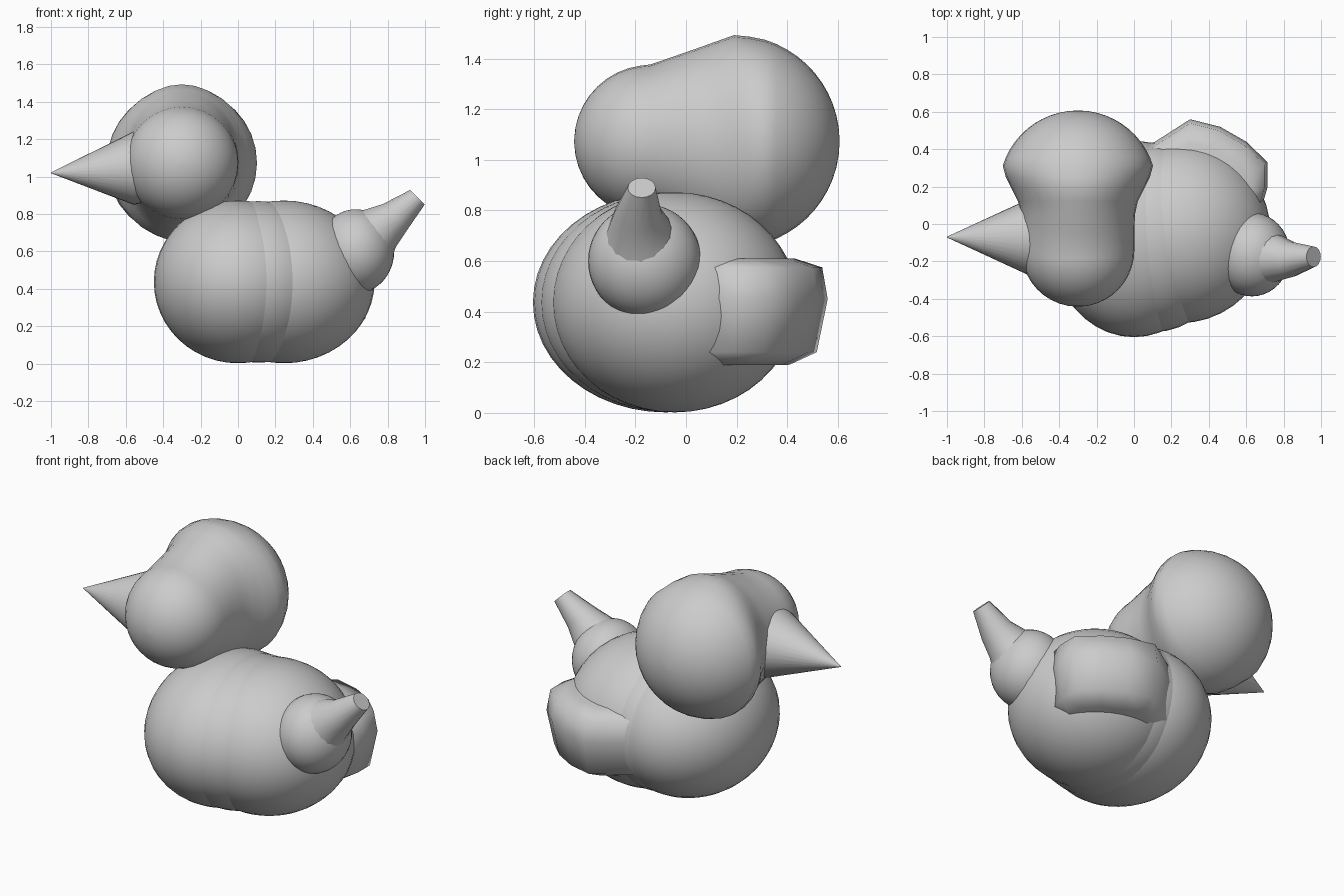
import bpy, bmesh, math
from mathutils import Vector

if "Cube" in bpy.data.objects:
    bpy.data.objects.remove(bpy.data.objects["Cube"])


def finish(name, bm, angle=40):
    bmesh.ops.recalc_face_normals(bm, faces=bm.faces)
    mesh = bpy.data.meshes.new(name)
    bm.to_mesh(mesh)
    bm.free()
    ob = bpy.data.objects.new(name, mesh)
    bpy.context.collection.objects.link(ob)
    bpy.context.view_layer.objects.active = ob
    ob.select_set(True)
    bpy.ops.object.shade_smooth_by_angle(angle=math.radians(angle))
    ob.select_set(False)
    return ob


def loft(name, rings, angle=40):
    bm = bmesh.new()
    loops = [[bm.verts.new(p) for p in ring] for ring in rings]
    for a, b in zip(loops, loops[1:]):
        n = len(a)
        for i in range(n):
            bm.faces.new((a[i], a[(i + 1) % n], b[(i + 1) % n], b[i]))
    bm.faces.new(loops[0])
    bm.faces.new(loops[-1])
    return finish(name, bm, angle)


def ellipsoid(name, center, radii):
    bm = bmesh.new()
    bmesh.ops.create_uvsphere(bm, u_segments=40, v_segments=24, radius=1)
    for v in bm.verts:
        v.co = Vector(c + r * k for c, r, k in zip(center, radii, v.co))
    return finish(name, bm)


def ellipse(center, u, v, n=32):
    c, u, v = Vector(center), Vector(u), Vector(v)
    return [c + u * math.cos(math.tau * i / n) + v * math.sin(math.tau * i / n)
            for i in range(n)]


# Overlapping body lobes
ellipsoid("body_front", (0, -0.08, 0.437), (0.45, 0.525, 0.435))
ellipsoid("body_middle", (0.11, -0.07, 0.437), (0.42, 0.507, 0.432))
ellipsoid("body_rear", (0.245, -0.045, 0.437), (0.485, 0.485, 0.435))

# Faceted wing block on the rear corner, smoothly shaded
outline = [(0.05, 0.40), (0.30, 0.56), (0.46, 0.52), (0.60, 0.44),
           (0.715, 0.33), (0.715, 0.20), (0.68, 0.08), (0.40, 0.0)]
layers = [(0.19, 0.72), (0.24, 0.92), (0.45, 1.0), (0.575, 0.96), (0.61, 0.76)]
pivot = Vector((0.28, 0.02))
loft("wing", [[(*(pivot + (Vector(p) - pivot) * s), z) for p in outline]
              for z, s in layers], 65)

# Head: small front dome flaring into a large rear dome
profile = []
for i in range(10):
    a = math.pi / 2 * (i + 0.15) / 10
    r = 0.302 * math.sin(a)
    profile.append((-0.14 - 0.302 * math.cos(a), r, r))
profile += [(-0.14, 0.302, 0.304), (-0.05, 0.302, 0.335), (0.05, 0.305, 0.37),
            (0.12, 0.32, 0.395), (0.19, 0.355, 0.42), (0.25, 0.385, 0.414)]
for i in range(12):
    a = math.radians(17 + 72 * i / 11)
    r = 0.42 * math.cos(a)
    profile.append((0.19 + 0.417 * math.sin(a), r, r))
loft("head", [ellipse((-0.3, y, 1.073), (rx, 0, 0), (0, 0, rz))
              for y, rx, rz in profile])

# Pointed beak
loft("beak", [ellipse((-1.0, -0.07, 1.02), (0, 0.002, 0), (0, 0, 0.002)),
              ellipse((-0.56, -0.07, 1.045), (0, 0.205, 0), (0, 0, 0.195)),
              ellipse((-0.42, -0.08, 1.05), (0, 0.18, 0), (0, 0, 0.18))])

# Round tail base and tapering blunt tail tip
ellipsoid("tail_base", (0.63, -0.163, 0.6), (0.205, 0.224, 0.225))
across = Vector((-0.7, 0, 0.71))
stations = [((0.67, -0.17, 0.65), 0.18, 0.19), ((0.75, -0.18, 0.72), 0.13, 0.135),
            ((0.84, -0.19, 0.785), 0.095, 0.095), ((0.96, -0.175, 0.89), 0.055, 0.055)]
loft("tail_tip", [ellipse(c, (0, w, 0), across * h, 16) for c, w, h in stations])
